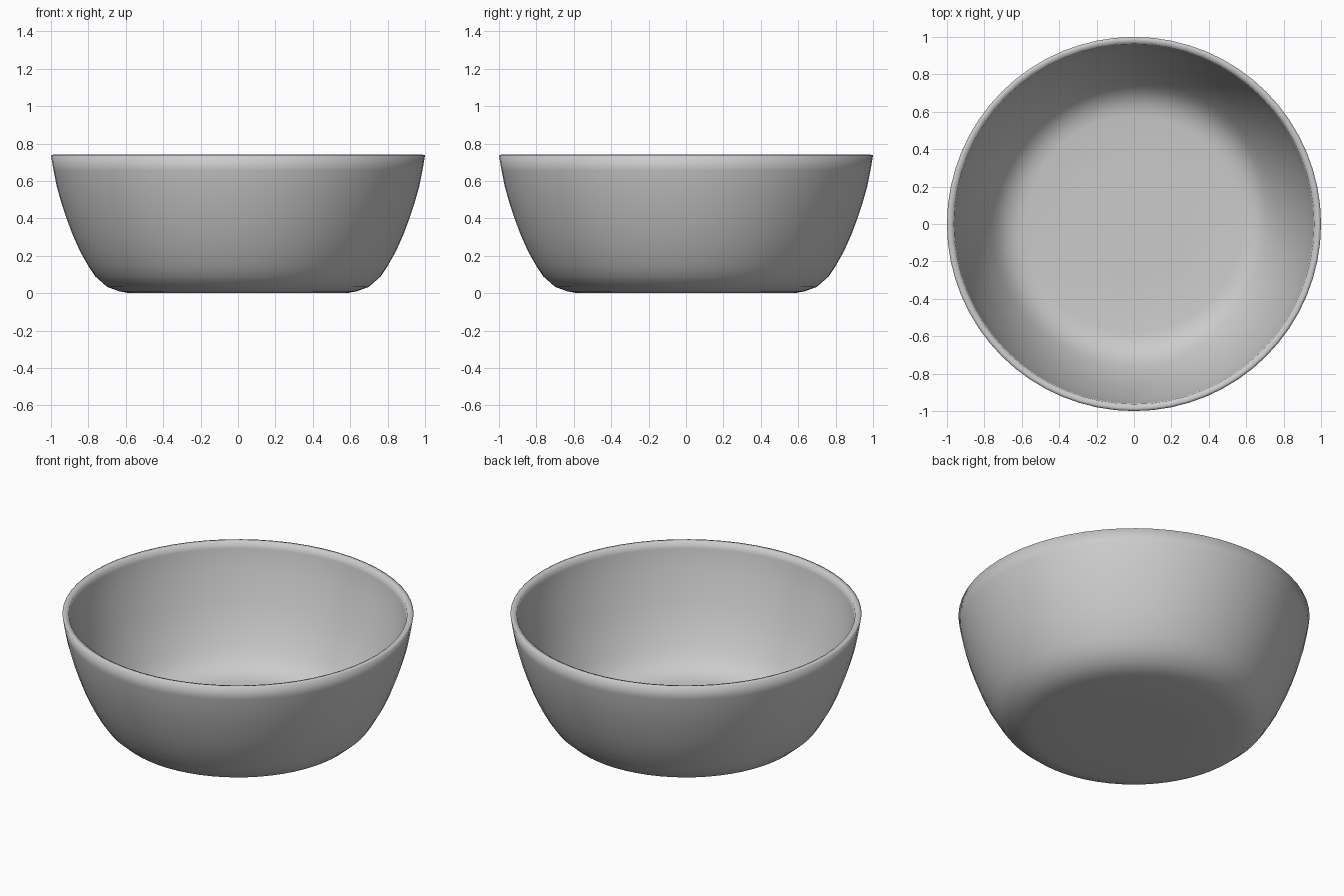
import bpy, bmesh, math

if "Cube" in bpy.data.objects:
    bpy.data.objects.remove(bpy.data.objects["Cube"])

SEGMENTS = 64

# Half section of the bowl: outside from base to rim, then inside down to the floor
outer = [(0.58, 0.0), (0.635, 0.01), (0.70, 0.034), (0.763, 0.09), (0.80, 0.145),
         (0.845, 0.225), (0.885, 0.315), (0.917, 0.40), (0.945, 0.485),
         (0.97, 0.575), (0.986, 0.655), (1.0, 0.738)]
inner = [(0.985, 0.741), (0.963, 0.735), (0.958, 0.70), (0.946, 0.64), (0.93, 0.575),
         (0.905, 0.49), (0.877, 0.405), (0.845, 0.32), (0.807, 0.24),
         (0.765, 0.165), (0.73, 0.115), (0.685, 0.072), (0.63, 0.048), (0.58, 0.04)]
profile = [(0.3, 0.0)] + outer + inner + [(0.3, 0.04)]

# Revolve the section into rings and bridge them
bm = bmesh.new()
rings = []
for r, z in profile:
    rings.append([bm.verts.new((r * math.cos(2 * math.pi * i / SEGMENTS),
                                r * math.sin(2 * math.pi * i / SEGMENTS), z))
                  for i in range(SEGMENTS)])
for a, b in zip(rings, rings[1:]):
    for i in range(SEGMENTS):
        j = (i + 1) % SEGMENTS
        bm.faces.new((a[i], a[j], b[j], b[i]))

# Close the underside and the inner floor
bm.faces.new(rings[0])
bm.faces.new(rings[-1])
bmesh.ops.recalc_face_normals(bm, faces=bm.faces)
for f in bm.faces:
    f.smooth = True

mesh = bpy.data.meshes.new("bowl")
bm.to_mesh(mesh)
bm.free()
bowl = bpy.data.objects.new("bowl", mesh)
bpy.context.collection.objects.link(bowl)
